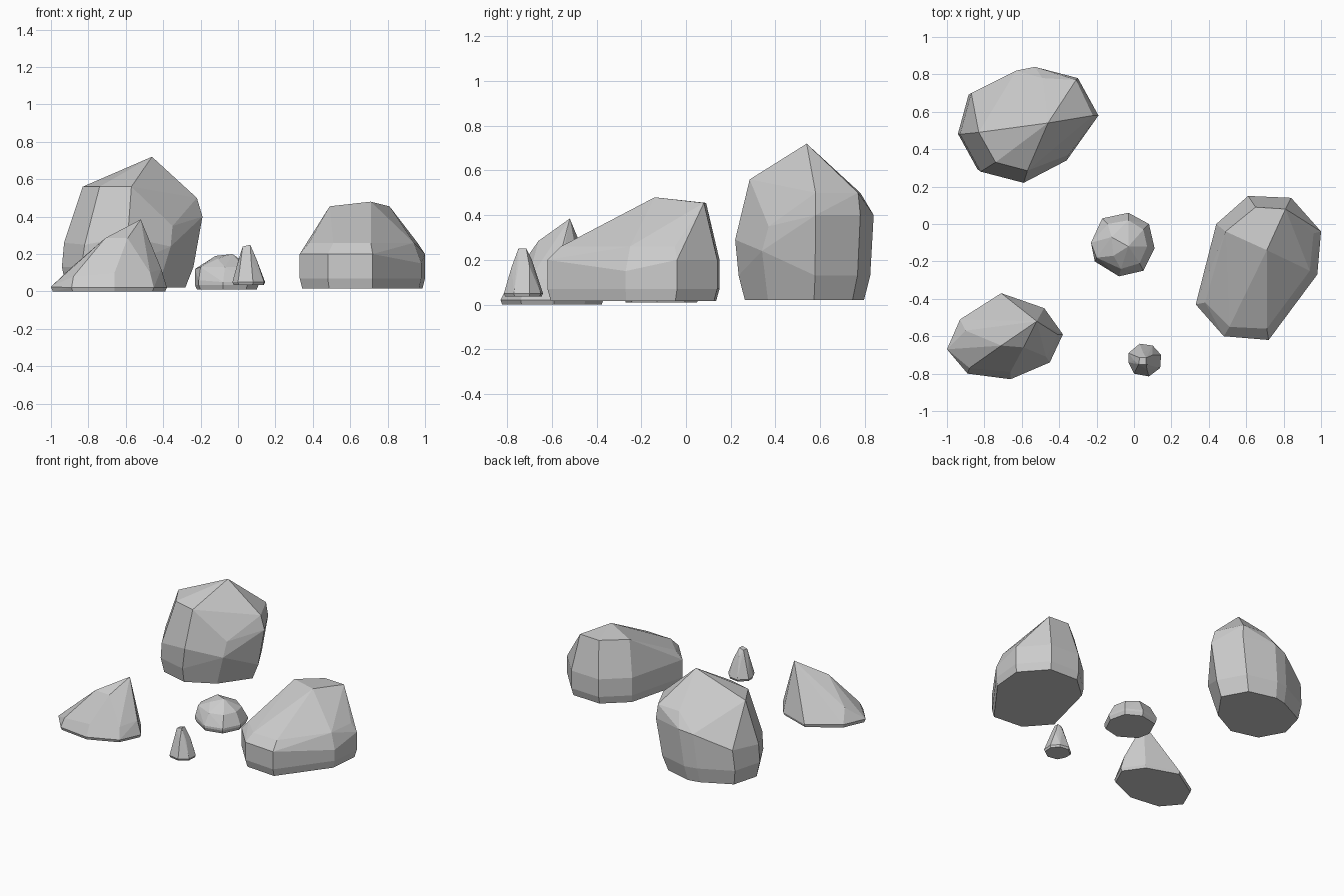
import bpy, bmesh, math


def rock(name, outline, rings, tops):
    """Faceted rock: widest outline (x, y, z), shrunken copies of it below
    as (scale, z, x shift), and a few upper corners, wrapped in a hull."""
    cx = (min(p[0] for p in outline) + max(p[0] for p in outline)) / 2
    cy = (min(p[1] for p in outline) + max(p[1] for p in outline)) / 2
    pts = list(outline) + list(tops)
    for s, z, dx in rings:
        pts += [(cx + (x - cx) * s + dx, cy + (y - cy) * s, z)
                for x, y, _ in outline]
    bm = bmesh.new()
    for p in pts:
        bm.verts.new(p)
    bmesh.ops.convex_hull(bm, input=bm.verts[:])
    loose = [v for v in bm.verts if not v.link_faces]
    bmesh.ops.delete(bm, geom=loose, context='VERTS')
    bmesh.ops.dissolve_limit(bm, angle_limit=math.radians(4),
                             verts=bm.verts[:], edges=bm.edges[:])
    bmesh.ops.recalc_face_normals(bm, faces=bm.faces[:])
    me = bpy.data.meshes.new(name)
    bm.to_mesh(me)
    bm.free()
    bpy.context.collection.objects.link(bpy.data.objects.new(name, me))


# tall boulder, back left
rock("tall_boulder",
     [(-.93, .48, .26), (-.82, .28, .25), (-.59, .22, .29), (-.36, .34, .24),
      (-.19, .58, .40), (-.30, .78, .40), (-.53, .84, .40), (-.63, .82, .38),
      (-.87, .70, .28)],
     [(.95, .13, -.03), (.86, .02, -.04)],
     [(-.46, .54, .72), (-.83, .49, .56), (-.74, .33, .56), (-.57, .285, .56),
      (-.22, .58, .50), (-.31, .77, .50), (-.49, .78, .50), (-.35, .37, .35)])

# long boulder, right
rock("long_boulder",
     [(.33, -.43, .20), (.44, 0, .20), (.61, .15, .20), (.84, .14, .20),
      (1, -.04, .20), (.98, -.27, .15), (.72, -.62, .20), (.48, -.60, .20)],
     [(1, .07, 0), (.96, .015, 0)],
     [(.71, -.14, .48), (.49, -.04, .455), (.65, .09, .455), (.81, .08, .455),
      (.38, -.42, .26), (.51, -.55, .26), (.71, -.56, .26), (.94, -.25, .26),
      (.96, -.05, .26)])

# low pointed rock, front left
rock("pointed_rock",
     [(-1, -.67, .025), (-.93, -.51, .025), (-.71, -.37, .02),
      (-.48, -.45, .02), (-.38, -.59, .02), (-.45, -.74, .02),
      (-.66, -.83, .02), (-.89, -.80, .02)],
     [(.97, 0, 0)],
     [(-.52, -.52, .385), (-.71, -.65, .285), (-.59, -.66, .285),
      (-.90, -.57, .12), (-.83, -.70, .15), (-.88, -.77, .08),
      (-.66, -.79, .10), (-.47, -.71, .10), (-.41, -.59, .12)])

# small round stone, centre
rock("round_stone",
     [(-.23, -.10, .12), (-.17, .03, .06), (-.03, .06, .05), (.08, 0, .05),
      (.11, -.13, .05), (.05, -.25, .05), (-.08, -.28, .05),
      (-.21, -.20, .06)],
     [(1, .035, 0), (.94, .01, 0)],
     [(-.03, -.12, .20), (-.12, -.07, .19), (-.11, -.17, .175),
      (-.20, -.18, .13), (-.07, -.24, .13), (.03, -.21, .13),
      (.07, -.12, .13), (.05, -.03, .13), (-.03, .02, .14),
      (-.14, .0, .14)])

# small upright stone, front
rock("upright_stone",
     [(-.03, -.74, .05), (-.03, -.69, .05), (.03, -.64, .05),
      (.10, -.65, .05), (.145, -.70, .05), (.14, -.77, .05),
      (.08, -.815, .05), (.0, -.80, .05)],
     [(.93, .035, 0)],
     [(.025, -.75, .24), (.03, -.715, .24), (.065, -.75, .25),
      (.065, -.715, .25), (.05, -.69, .20), (.10, -.70, .17),
      (.10, -.75, .17), (.0, -.73, .16), (.07, -.78, .17)])
